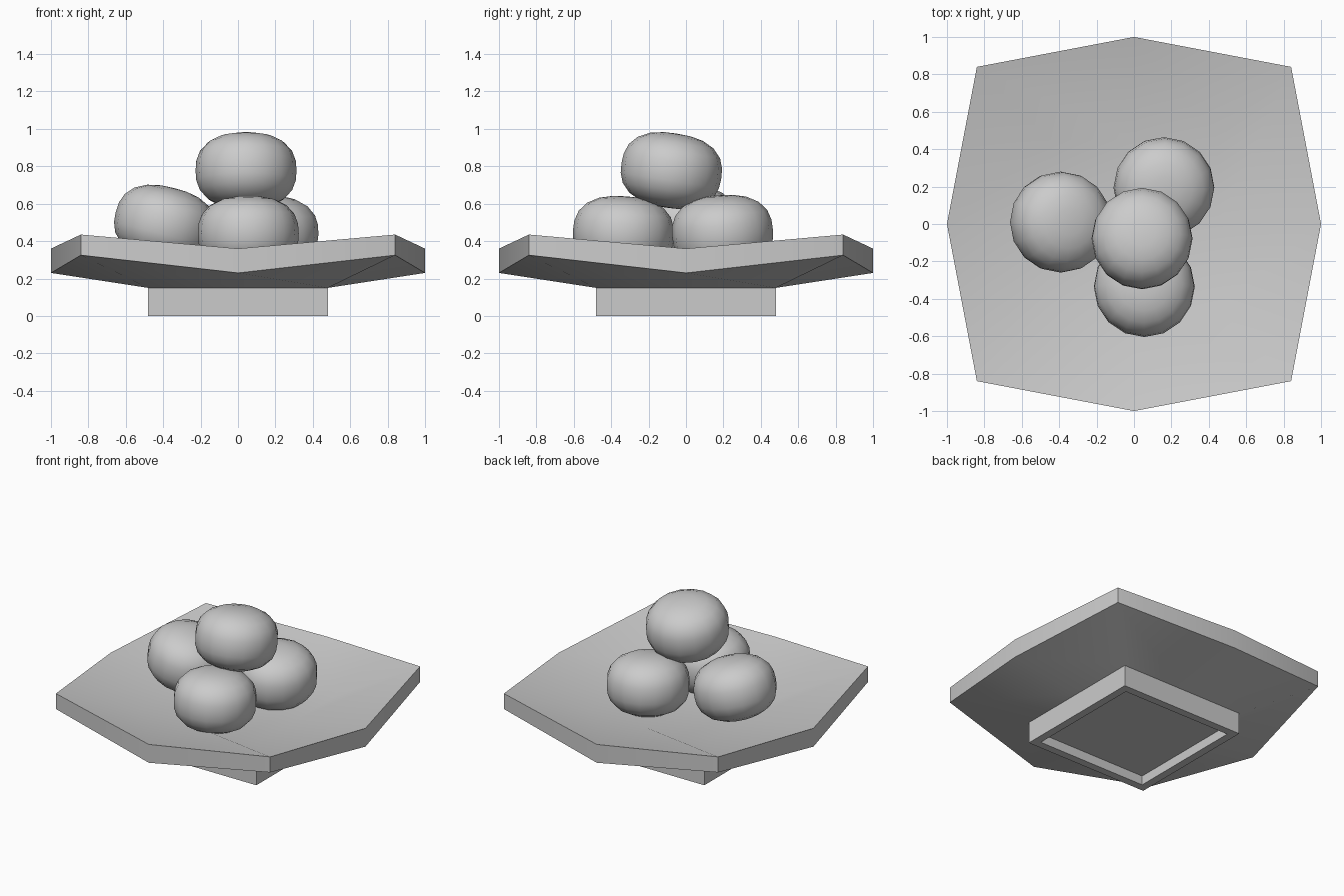
import bpy, bmesh
from math import radians

if "Cube" in bpy.data.objects:
    bpy.data.objects.remove(bpy.data.objects["Cube"])


def finish(bm, name, angle):
    bmesh.ops.recalc_face_normals(bm, faces=bm.faces[:])
    mesh = bpy.data.meshes.new(name)
    bm.to_mesh(mesh)
    bm.free()
    obj = bpy.data.objects.new(name, mesh)
    bpy.context.collection.objects.link(obj)
    bpy.ops.object.select_all(action='DESELECT')
    obj.select_set(True)
    bpy.context.view_layer.objects.active = obj
    bpy.ops.object.shade_smooth_by_angle(angle=radians(angle))
    return obj


# Dish and hollow square foot: stacked eight-point loops
# each loop: corner half-width, corner z, mid-side half-width, mid-side z
loops = [
    (0.45, 0.27, 0.45, 0.27),    # dish floor
    (0.84, 0.435, 1.0, 0.36),    # upper rim
    (0.84, 0.325, 1.0, 0.23),    # lower rim
    (0.48, 0.15, 0.48, 0.15),    # top of foot
    (0.48, 0.0, 0.48, 0.0),      # foot outside
    (0.425, 0.0, 0.425, 0.0),    # foot inside
    (0.425, 0.065, 0.425, 0.065),  # recess
]
dirs = [(1, 1), (0, 1), (-1, 1), (-1, 0), (-1, -1), (0, -1), (1, -1), (1, 0)]
bm = bmesh.new()
rings = []
for c, cz, m, mz in loops:
    rings.append([bm.verts.new((x * c, y * c, cz) if x and y else (x * m, y * m, mz))
                  for x, y in dirs])
for a, b in zip(rings, rings[1:]):
    for i in range(8):
        j = (i + 1) % 8
        bm.faces.new((a[i], a[j], b[j], b[i]))
bm.faces.new(rings[0])
bm.faces.new(rings[-1])
finish(bm, "dish", 30)


# Fruits: squarish-profile rounded balls
def fruit(name, loc, rot):
    bm = bmesh.new()
    bmesh.ops.create_uvsphere(bm, u_segments=16, v_segments=12, radius=1)
    for v in bm.verts:
        r = (v.co.x ** 2 + v.co.y ** 2) ** 0.5
        k = (r ** 2.5 + abs(v.co.z) ** 2.5) ** (-1 / 2.5)
        v.co *= k
        v.co.x *= 0.27
        v.co.y *= 0.27
        v.co.z *= 0.2
    obj = finish(bm, name, 60)
    obj.location = loc
    obj.rotation_euler = [radians(a) for a in rot]


fruit("front_fruit", (0.055, -0.335, 0.44), (-4, 0, 0))
fruit("back_fruit", (0.16, 0.195, 0.445), (4, 3, 0))
fruit("left_fruit", (-0.392, 0.01, 0.49), (0, 14, 0))
fruit("top_fruit", (0.043, -0.078, 0.777), (-9, 0, 0))
